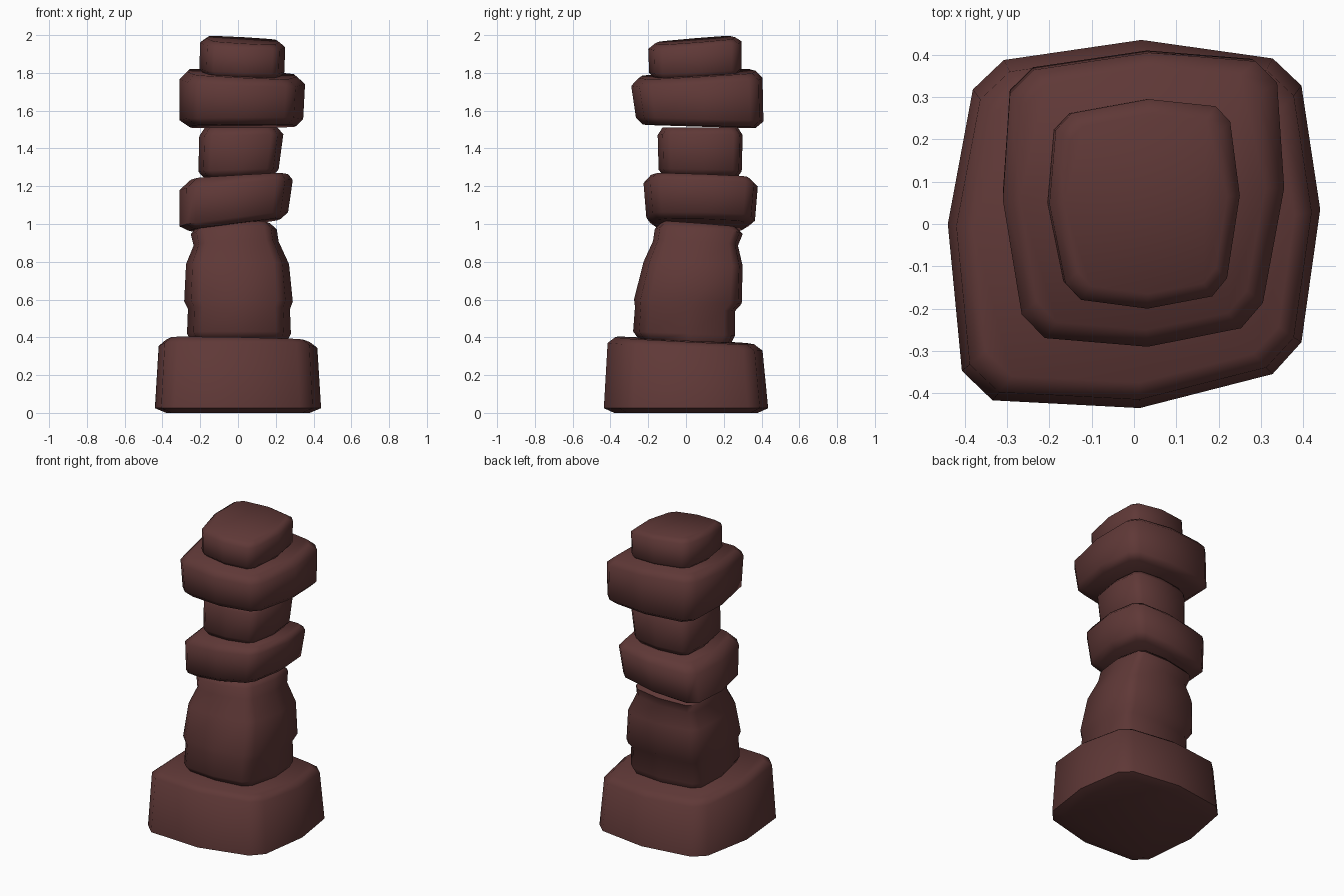
import bpy, bmesh, math
from mathutils import Vector

stone_mat = bpy.data.materials.new("dark red brown stone")
stone_mat.diffuse_color = (0.115, 0.040, 0.038, 1)


def stone(name, corners, rings):
    """Loft a rough block. corners: SW, SE, NE, NW as fractions of the half size.
    Each ring: x0, x1, y0, y1, z at the axis, slope in x, slope in y."""
    mids = [(0.03, -1), (1, 0.08), (0.04, 1), (-1, 0.0)]      # S, E, N, W bulges
    outline = []
    for i in range(4):
        c = Vector(corners[i])
        before, after = Vector(mids[i - 1]), Vector(mids[i])
        outline += [c.lerp(before, 0.16), c.lerp(after, 0.16), after]
    bm = bmesh.new()
    loops = []
    for x0, x1, y0, y1, z, sx, sy in rings:
        loop = []
        for u, v in outline:
            x = (x0 + x1) / 2 + u * (x1 - x0) / 2
            y = (y0 + y1) / 2 + v * (y1 - y0) / 2
            loop.append(bm.verts.new((x, y, z + sx * x + sy * y)))
        loops.append(loop)
    n = len(outline)
    for a, b in zip(loops, loops[1:]):
        for i in range(n):
            j = (i + 1) % n
            bm.faces.new((a[i], a[j], b[j], b[i]))
    bm.faces.new(loops[0][::-1])
    bm.faces.new(loops[-1])
    bmesh.ops.recalc_face_normals(bm, faces=bm.faces)
    me = bpy.data.meshes.new(name)
    bm.to_mesh(me)
    bm.free()
    me.materials.append(stone_mat)
    ob = bpy.data.objects.new(name, me)
    bpy.context.collection.objects.link(ob)
    bpy.ops.object.select_all(action='DESELECT')
    ob.select_set(True)
    bpy.context.view_layer.objects.active = ob
    bpy.ops.object.shade_smooth_by_angle(angle=math.radians(60))


rough = [(-.85, -.92), (.84, -.86), (.9, .92), (-.92, .86)]

# Wide base block
stone("base_stone", [(-.91, -.95), (.88, -.78), (.88, .88), (-.84, .87)], [
    (-.38, .38, -.38, .38, 0, 0, 0),
    (-.44, .44, -.435, .435, .025, 0, 0),
    (-.42, .42, -.415, .405, .35, -.01, -.05),
    (-.38, .38, -.375, .36, .382, -.015, -.05)])

# Tall tapering shaft with worn ledges
stone("shaft_stone", rough, [
    (-.25, .26, -.25, .24, .38, 0, -.04),
    (-.27, .28, -.28, .26, .42, 0, -.04),
    (-.265, .275, -.27, .26, .55, 0, -.04),
    (-.285, .29, -.275, .295, .59, 0, -.04),
    (-.275, .27, -.225, .30, .79, 0, -.04),
    (-.235, .215, -.175, .275, .90, .05, -.05),
    (-.25, .205, -.165, .30, .965, .06, -.06),
    (-.22, .17, -.13, .27, 1.0, .06, -.08)])

# Tilted slab
stone("tilted_slab", rough, [
    (-.26, .225, -.17, .32, 1.0, .13, -.03),
    (-.31, .265, -.21, .365, 1.03, .13, -.03),
    (-.31, .29, -.225, .38, 1.21, .09, -.03),
    (-.25, .265, -.185, .34, 1.252, .06, -.04)])

# Narrow neck block
stone("neck_stone", rough, [
    (-.18, .185, -.12, .27, 1.25, .03, -.02),
    (-.21, .215, -.145, .295, 1.285, .03, -.02),
    (-.205, .24, -.15, .30, 1.47, .02, 0),
    (-.175, .21, -.125, .275, 1.51, 0, 0)])

# Broad cap block
stone("cap_stone", [(-.84, -.93), (.82, -.85), (.94, .93), (-.94, .86)], [
    (-.26, .31, -.23, .37, 1.52, .01, -.03),
    (-.31, .345, -.265, .41, 1.555, .01, -.03),
    (-.31, .355, -.29, .405, 1.75, -.04, .06),
    (-.27, .31, -.25, .37, 1.79, -.05, .06)])

# Small top block
stone("top_stone", [(-.8, -.9), (.84, -.86), (.88, .92), (-.92, .84)], [
    (-.17, .215, -.165, .265, 1.775, -.04, .04),
    (-.205, .245, -.195, .295, 1.81, -.04, .04),
    (-.20, .25, -.20, .295, 1.945, -.06, .08),
    (-.165, .22, -.165, .26, 1.97, -.06, .08)])
